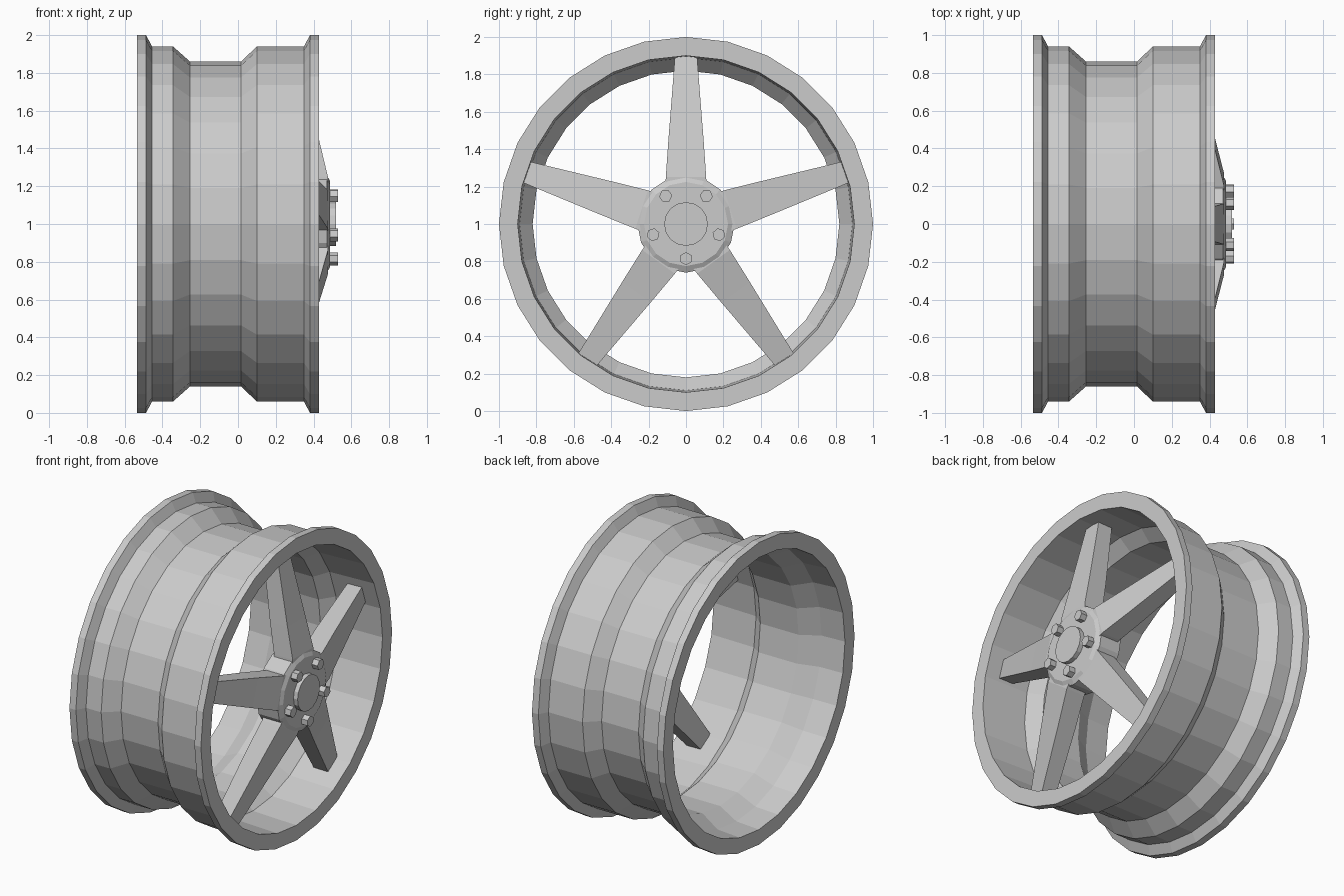
import bpy, bmesh
from math import sin, cos, pi, tau

if "Cube" in bpy.data.objects:
    bpy.data.objects.remove(bpy.data.objects["Cube"])

CENTRE_Z = 1.0

def finish(bm, name):
    bmesh.ops.recalc_face_normals(bm, faces=bm.faces)
    mesh = bpy.data.meshes.new(name)
    bm.to_mesh(mesh)
    bm.free()
    ob = bpy.data.objects.new(name, mesh)
    bpy.context.collection.objects.link(ob)
    return ob

def lathe(name, profile, sides, hollow=False, radius=0.0, angle=0.0):
    """Spin (x, r) points about an x-parallel axis placed at radius/angle from the wheel axis."""
    bm = bmesh.new()
    cy, cz = radius * sin(angle), CENTRE_Z + radius * cos(angle)
    rings = []
    for x, r in profile:
        rings.append([bm.verts.new((x, cy + r * sin(angle + tau * i / sides),
                                    cz + r * cos(angle + tau * i / sides)))
                      for i in range(sides)])
    pairs = list(zip(rings, rings[1:]))
    if hollow:
        pairs.append((rings[-1], rings[0]))
    for a, b in pairs:
        for i in range(sides):
            j = (i + 1) % sides
            bm.faces.new((a[i], a[j], b[j], b[i]))
    if not hollow:
        bm.faces.new(rings[0])
        bm.faces.new(rings[-1])
    return finish(bm, name)

def spoke(name, angle):
    # cross-sections: radius, half width, back x, front x
    sections = [(0.17, 0.11, 0.34, 0.476), (0.25, 0.108, 0.34, 0.476),
                (0.45, 0.094, 0.30, 0.428), (0.91, 0.058, 0.22, 0.322)]
    bm = bmesh.new()
    rings = []
    for r, w, back, front in sections:
        rings.append([bm.verts.new((x, t * cos(angle) + r * sin(angle),
                                    CENTRE_Z + r * cos(angle) - t * sin(angle)))
                      for x, t in ((back, -w), (back, w), (front, w), (front, -w))])
    for a, b in zip(rings, rings[1:]):
        for i in range(4):
            j = (i + 1) % 4
            bm.faces.new((a[i], a[j], b[j], b[i]))
    bm.faces.new(rings[0])
    bm.faces.new(rings[-1])
    return finish(bm, name)

# Rim barrel: outer skin then inner skin
outer = [(-0.534, 1), (-0.487, 1), (-0.455, 0.94), (-0.344, 0.94), (-0.254, 0.86),
         (0.016, 0.86), (0.10, 0.94), (0.349, 0.94), (0.381, 1), (0.428, 1)]
inner = [(0.428, 0.90), (0.11, 0.89), (0.03, 0.82), (-0.25, 0.82),
         (-0.37, 0.89), (-0.534, 0.90)]
lathe("rim", outer + inner, 28, hollow=True)

# Hub and centre cap
lathe("hub", [(0.32, 0.26), (0.47, 0.26), (0.488, 0.225)], 16)
lathe("centre_cap", [(0.47, 0.117), (0.518, 0.117)], 16)

# Five spokes, with a nut between each pair
for k in range(5):
    a = tau * k / 5
    spoke(f"spoke_{k + 1}", a)
    lathe(f"wheel_nut_{k + 1}", [(0.47, 0.035), (0.53, 0.035)], 6,
          radius=0.185, angle=a + pi / 5)
